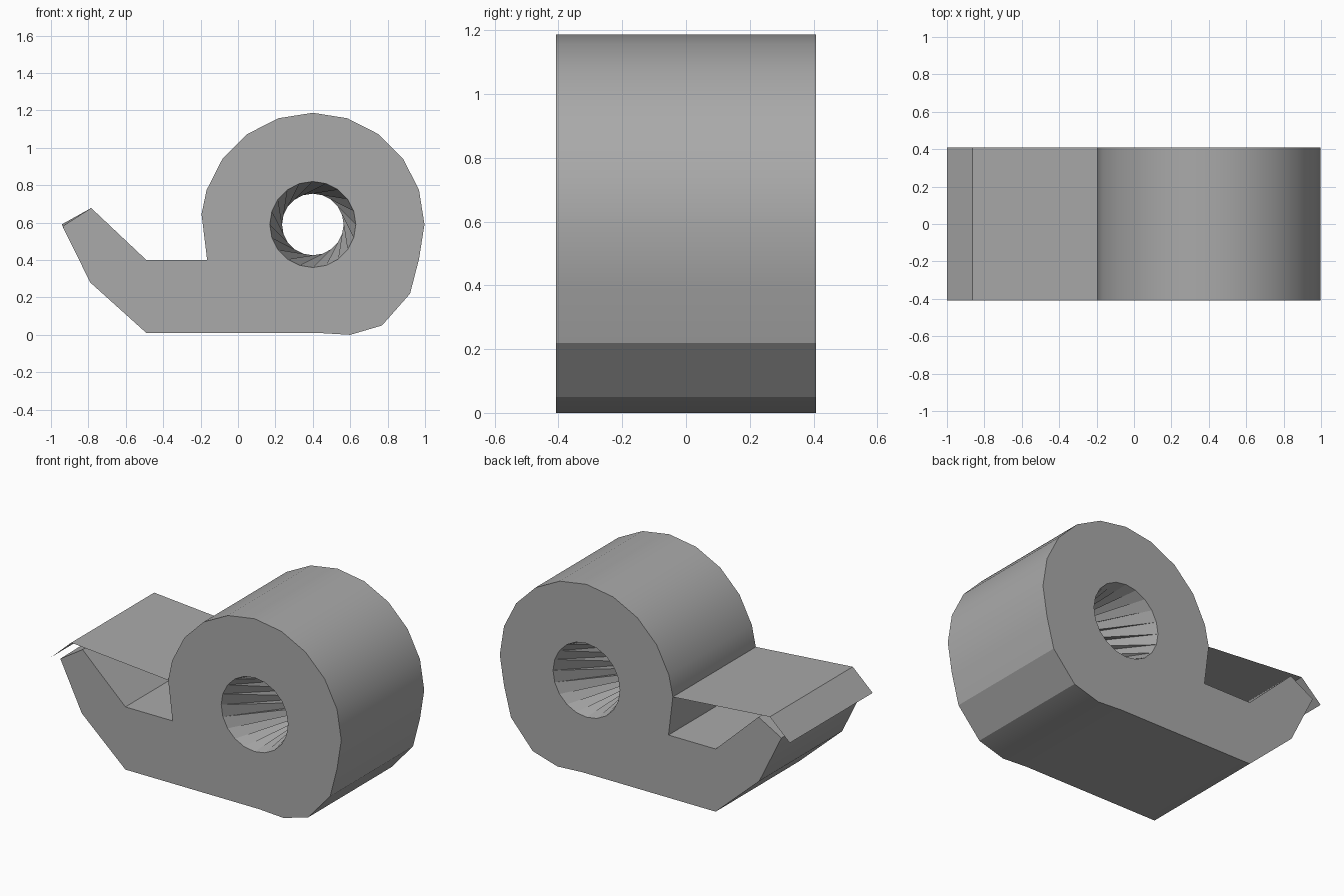
import bpy
import bmesh
from math import cos, sin, pi
from mathutils import Vector

cube = bpy.data.objects.get("Cube")
if cube:
    bpy.data.objects.remove(cube, do_unlink=True)

HALF = 0.408            # half depth along y
CX, CZ = 0.40, 0.59     # roll centre
SIDES = 20

grey = bpy.data.materials.new("plain grey")
grey.use_nodes = True
colour = (0.4, 0.4, 0.4, 1)
grey.diffuse_color = colour
grey.node_tree.nodes["Principled BSDF"].inputs["Base Color"].default_value = colour


def finish(name, bm):
    mesh = bpy.data.meshes.new(name)
    bm.to_mesh(mesh)
    bm.free()
    mesh.materials.append(grey)
    obj = bpy.data.objects.new(name, mesh)
    bpy.context.scene.collection.objects.link(obj)
    return obj


def ring(bm, points, y):
    return [bm.verts.new((x, y, z)) for x, z in points]


def circle(radius, first=0, last=SIDES):
    steps = [2 * pi * i / SIDES for i in range(first, last)]
    return [(CX + radius * cos(a), CZ + radius * sin(a)) for a in steps]


def loop_edges(bm, verts):
    return [bm.edges.get((v, verts[i - 1])) for i, v in enumerate(verts)]


# Dispenser body: round housing, flat base and raised cutter arm
outline = circle(0.597, -1, 10) + [
    (-0.195, 0.645), (-0.165, 0.40), (-0.49, 0.40), (-0.785, 0.678),
    (-0.943, 0.59), (-0.79, 0.28), (-0.49, 0.01), (0.43, 0.01),
    (0.60, 0.0), (0.77, 0.05), (0.92, 0.22)]
TIP = outline.index((-0.943, 0.59))

bm = bmesh.new()
front, back = ring(bm, outline, -HALF), ring(bm, outline, HALF)
front[TIP].co += Vector((0.005, 0, -0.01))
n = len(outline)
for i in range(n):
    j = (i + 1) % n
    bm.faces.new((front[i], front[j], back[j], back[i]))

# Hub hole with a quarter-turn twist through the depth
hub = circle(0.23)
hub_front, hub_back = ring(bm, hub, -HALF), ring(bm, hub, HALF)
turn = SIDES // 4
for i in range(SIDES):
    j = (i + 1) % SIDES
    a, b = (i + turn) % SIDES, (j + turn) % SIDES
    bm.faces.new((hub_front[i], hub_back[a], hub_front[j]))
    bm.faces.new((hub_front[j], hub_back[a], hub_back[b]))

# Side walls around the hole
for outer, inner in ((front, hub_front), (back, hub_back)):
    bmesh.ops.triangle_fill(bm, use_beauty=True,
                            edges=loop_edges(bm, outer) + loop_edges(bm, inner))
bmesh.ops.recalc_face_normals(bm, faces=bm.faces)
body = finish("dispenser_body", bm)
bpy.context.view_layer.objects.active = body
body.select_set(True)
bpy.ops.object.shade_smooth_by_angle(angle=pi / 7)

# Tape strip: thin sheet from the roll, over the cutter, bent down at the end
bm = bmesh.new()
path = [(-0.195, 0.645), (-0.863, 0.70), (-1.0, 0.574)]
near, far = ring(bm, path, -HALF), ring(bm, path, HALF)
for i in range(len(path) - 1):
    bm.faces.new((near[i], far[i], far[i + 1], near[i + 1]))
for face in bm.faces:
    if face.normal.z < 0:
        face.normal_flip()
bm.normal_update()
for face in bm.faces:
    if face.normal.z < 0:
        face.normal_flip()
finish("tape_strip", bm)
